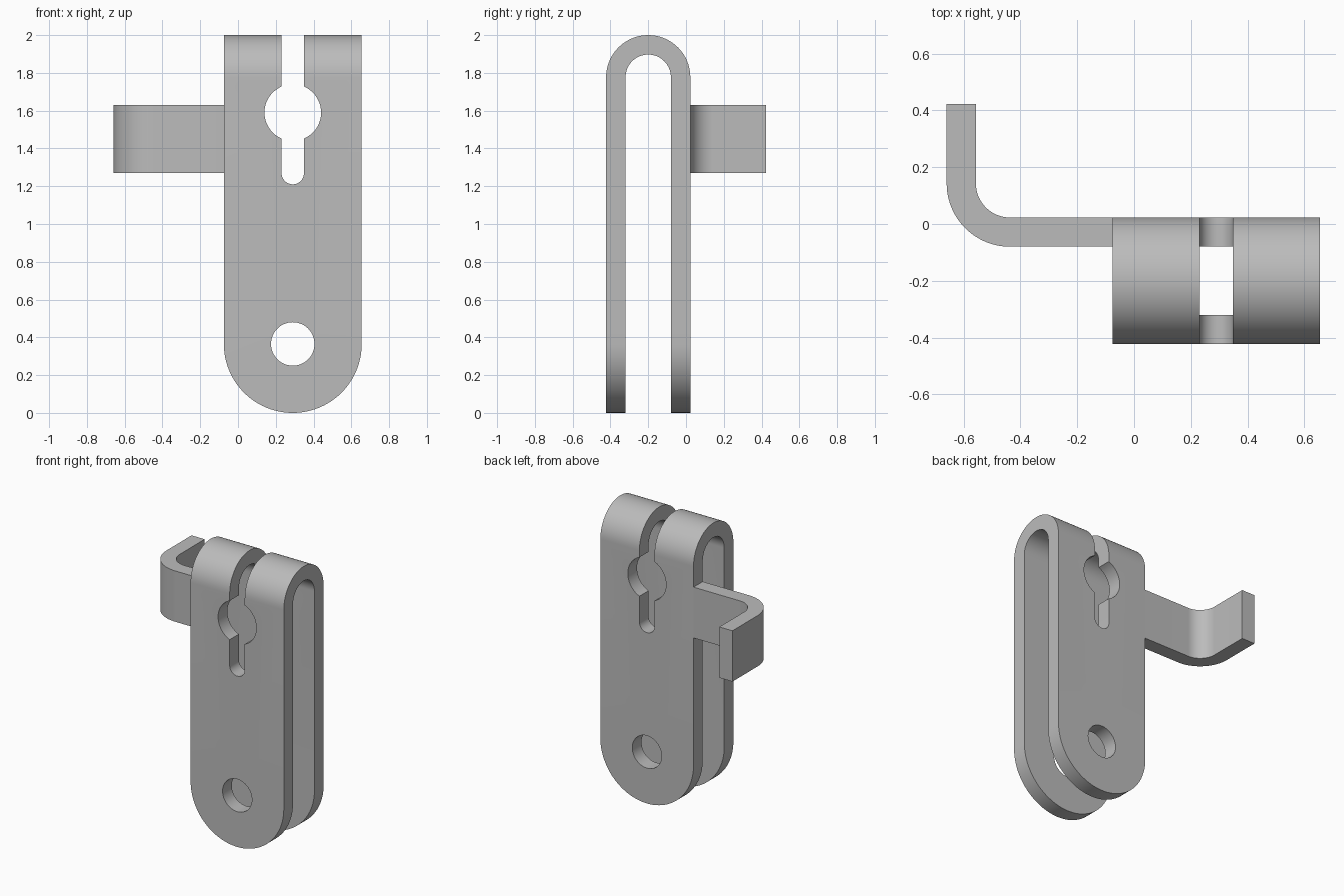
import bpy
import bmesh
from math import cos, sin, pi, radians
from mathutils import Vector

cube = bpy.data.objects.get("Cube")
if cube:
    bpy.data.objects.remove(cube, do_unlink=True)

# Plain grey metal
metal = bpy.data.materials.new("grey_metal")
metal.use_nodes = True
GREY = (0.5, 0.5, 0.5, 1)
metal.diffuse_color = GREY
metal.node_tree.nodes["Principled BSDF"].inputs["Base Color"].default_value = GREY

# Main sizes
CX, HALF = 0.29, 0.365        # plate centre and half width
T = 0.103                     # sheet thickness
Y0, Y1 = -0.423, 0.023        # front and back of the clip
YC, R = (Y0 + Y1) / 2, (Y1 - Y0) / 2
EYE_Z, SLOT = 1.59, 0.059


def arc(u, v, r, start, end, n=32):
    angles = [radians(start + (end - start) * i / n) for i in range(n + 1)]
    return [(u + r * cos(a), v + r * sin(a)) for a in angles]


def prism(name, points, axis, low, high):
    """Extrude a closed outline along one axis."""
    place = {"x": lambda u, v: (low, u, v),
             "y": lambda u, v: (u, low, v),
             "z": lambda u, v: (u, v, low)}[axis]
    bm = bmesh.new()
    face = bm.faces.new([bm.verts.new(place(u, v)) for u, v in points])
    out = bmesh.ops.extrude_face_region(bm, geom=[face])
    step = Vector([high - low if a == axis else 0 for a in "xyz"])
    moved = [g for g in out["geom"] if isinstance(g, bmesh.types.BMVert)]
    bmesh.ops.translate(bm, verts=moved, vec=step)
    bmesh.ops.recalc_face_normals(bm, faces=bm.faces[:])
    mesh = bpy.data.meshes.new(name)
    bm.to_mesh(mesh)
    bm.free()
    mesh.materials.append(metal)
    obj = bpy.data.objects.new(name, mesh)
    bpy.context.collection.objects.link(obj)
    return obj


def carve(target, cutter, operation):
    mod = target.modifiers.new(cutter.name, "BOOLEAN")
    mod.object, mod.operation, mod.solver = cutter, operation, "EXACT"
    bpy.context.view_layer.objects.active = target
    bpy.ops.object.modifier_apply(modifier=mod.name)
    bpy.data.objects.remove(cutter, do_unlink=True)


# Folded clip: U-shaped strip, open at the bottom
bend_z = 2 - R
strip = ([(Y1, -0.1)] + arc(YC, bend_z, R, 0, 180) + [(Y0, -0.1), (Y0 + T, -0.1)]
         + arc(YC, bend_z, R - T, 180, 0) + [(Y1 - T, -0.1)])
clip = prism("folded_clip", strip, "x", CX - 0.5, CX + 0.5)

# Trim to a rounded lower end
outline = arc(CX, HALF, HALF, 180, 360, 48) + [(CX + HALF, 2.2), (CX - HALF, 2.2)]
carve(clip, prism("outline", outline, "y", -1, 1), "INTERSECT")

# Bolt hole, keyhole eye and round-ended slot through both leaves
slot = arc(CX, 1.21 + SLOT, SLOT, 180, 360, 24) + [(CX + SLOT, 2.2), (CX - SLOT, 2.2)]
for name, points in (("bolt_hole", arc(CX, HALF, 0.115, 0, 360, 48)[:-1]),
                     ("eye", arc(CX, EYE_Z, 0.15, 0, 360, 48)[:-1]),
                     ("slot", slot)):
    carve(clip, prism(name, points, "y", -1, 1), "DIFFERENCE")

# Side hook: bent tab continuing the rear leaf
edge, bx, by, inner = CX - HALF, -0.437, 0.143, 0.12
hook = ([(edge, Y1 - T)] + arc(bx, by, inner + T, 270, 180, 24)
        + [(bx - inner - T, -Y0), (bx - inner, -Y0)]
        + arc(bx, by, inner, 180, 270, 24) + [(edge, Y1)])
tab = prism("side_hook", hook, "z", 1.27, 1.63)

# Smooth the bends, keep the cut edges sharp
for obj in (clip, tab):
    bpy.ops.object.select_all(action="DESELECT")
    obj.select_set(True)
    bpy.context.view_layer.objects.active = obj
    bpy.ops.object.shade_smooth_by_angle(angle=radians(30))
